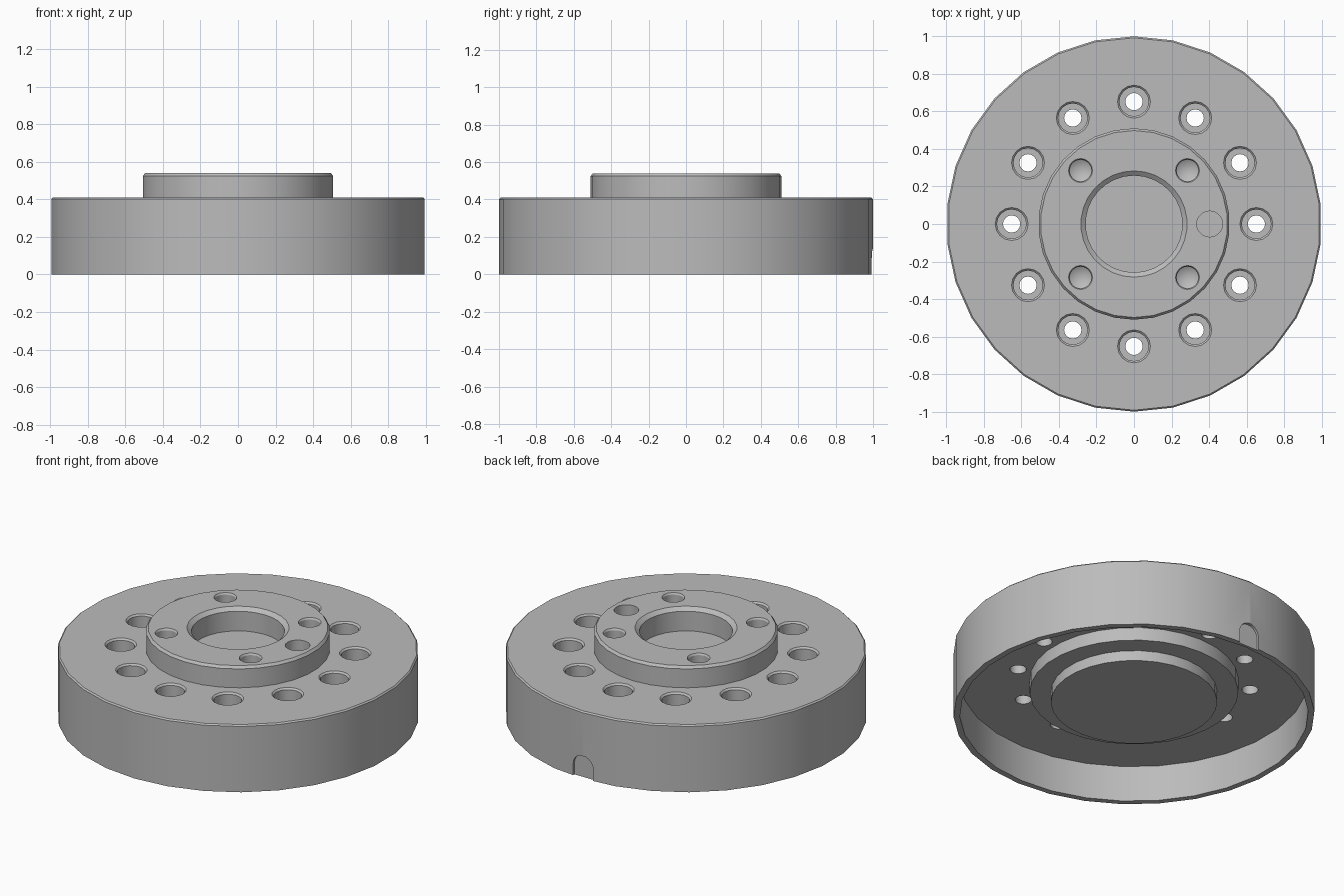
import bpy, bmesh
from math import sin, cos, pi, radians
from mathutils import Matrix

if "Cube" in bpy.data.objects:
    bpy.data.objects.remove(bpy.data.objects["Cube"])

steel = bpy.data.materials.new("machined_grey")
steel.use_nodes = True
grey = (0.5, 0.5, 0.5, 1)
steel.diffuse_color = grey
steel.node_tree.nodes["Principled BSDF"].inputs["Base Color"].default_value = grey


def finish(name, bm):
    bmesh.ops.remove_doubles(bm, verts=bm.verts, dist=1e-5)
    bmesh.ops.recalc_face_normals(bm, faces=bm.faces)
    mesh = bpy.data.meshes.new(name)
    bm.to_mesh(mesh)
    bm.free()
    mesh.materials.append(steel)
    obj = bpy.data.objects.new(name, mesh)
    bpy.context.collection.objects.link(obj)
    return obj


def lathe(name, profile, sides, x=0, y=0):
    """Spin a radius/height profile, closed on the axis, into a solid."""
    bm = bmesh.new()
    verts = [bm.verts.new((0, r, z)) for r, z in profile]
    edges = [bm.edges.new(pair) for pair in zip(verts, verts[1:])]
    bmesh.ops.spin(bm, geom=verts + edges, cent=(0, 0, 0), axis=(0, 0, 1),
                   angle=2 * pi, steps=sides, use_duplicate=False)
    bm.transform(Matrix.Translation((x, y, 0)))
    return finish(name, bm)


# Flange body with raised boss, centre bore and stepped hollow underside
body = lathe("flange_body", [
    (0, 0.077), (0.461, 0.077), (0.461, 0.14), (0.578, 0.14), (0.578, 0.22),
    (0.965, 0.22), (0.965, 0), (1, 0), (1, 0.402), (0.992, 0.41),
    (0.51, 0.41), (0.51, 0.525), (0.498, 0.54), (0.283, 0.54),
    (0.258, 0.52), (0.258, 0.40), (0, 0.40)], 30)

cutters = []

# Ring of twelve counterbored bolt holes
for i in range(12):
    a = i * pi / 6
    cutters.append(lathe("bolt_hole_cutter", [
        (0, 0.1), (0.046, 0.1), (0.046, 0.30), (0.078, 0.30), (0.078, 0.40),
        (0.088, 0.41), (0.088, 0.48), (0, 0.48)], 16,
        0.652 * cos(a), 0.652 * sin(a)))

# Four blind drilled holes with conical ends
for i in range(4):
    a = radians(45 + 90 * i)
    cutters.append(lathe("drilled_hole_cutter", [
        (0, 0.38), (0.058, 0.415), (0.058, 0.53), (0.064, 0.54),
        (0.064, 0.6), (0, 0.6)], 16, 0.403 * cos(a), 0.403 * sin(a)))

# Flat-bottomed locating hole
cutters.append(lathe("locating_hole_cutter", [
    (0, 0.43), (0.069, 0.43), (0.069, 0.6), (0, 0.6)], 20, 0.403, 0))

# Shallow arched notch in the back of the rim
bm = bmesh.new()
outline = [(0.068, -0.05)]
outline += [(0.068 * cos(i * pi / 10), 0.07 + 0.068 * sin(i * pi / 10)) for i in range(11)]
outline.append((-0.068, -0.05))
face = bm.faces.new([bm.verts.new((x, 0.98, z)) for x, z in outline])
extruded = bmesh.ops.extrude_face_region(bm, geom=[face], use_keep_orig=True)
bmesh.ops.translate(bm, vec=(0, 0.1, 0),
                    verts=[v for v in extruded["geom"] if isinstance(v, bmesh.types.BMVert)])
cutters.append(finish("notch_cutter", bm))

# Cut every hole, then remove the cutters
bpy.context.view_layer.objects.active = body
for cutter in cutters:
    cutter.hide_render = True
    cut = body.modifiers.new("cut", "BOOLEAN")
    cut.operation = "DIFFERENCE"
    cut.solver = "EXACT"
    cut.object = cutter
    bpy.ops.object.modifier_apply(modifier=cut.name)
    bpy.data.objects.remove(cutter)

# Smooth round walls, sharp machined edges
bpy.ops.object.select_all(action="DESELECT")
body.select_set(True)
bpy.ops.object.shade_smooth_by_angle(angle=radians(30))
